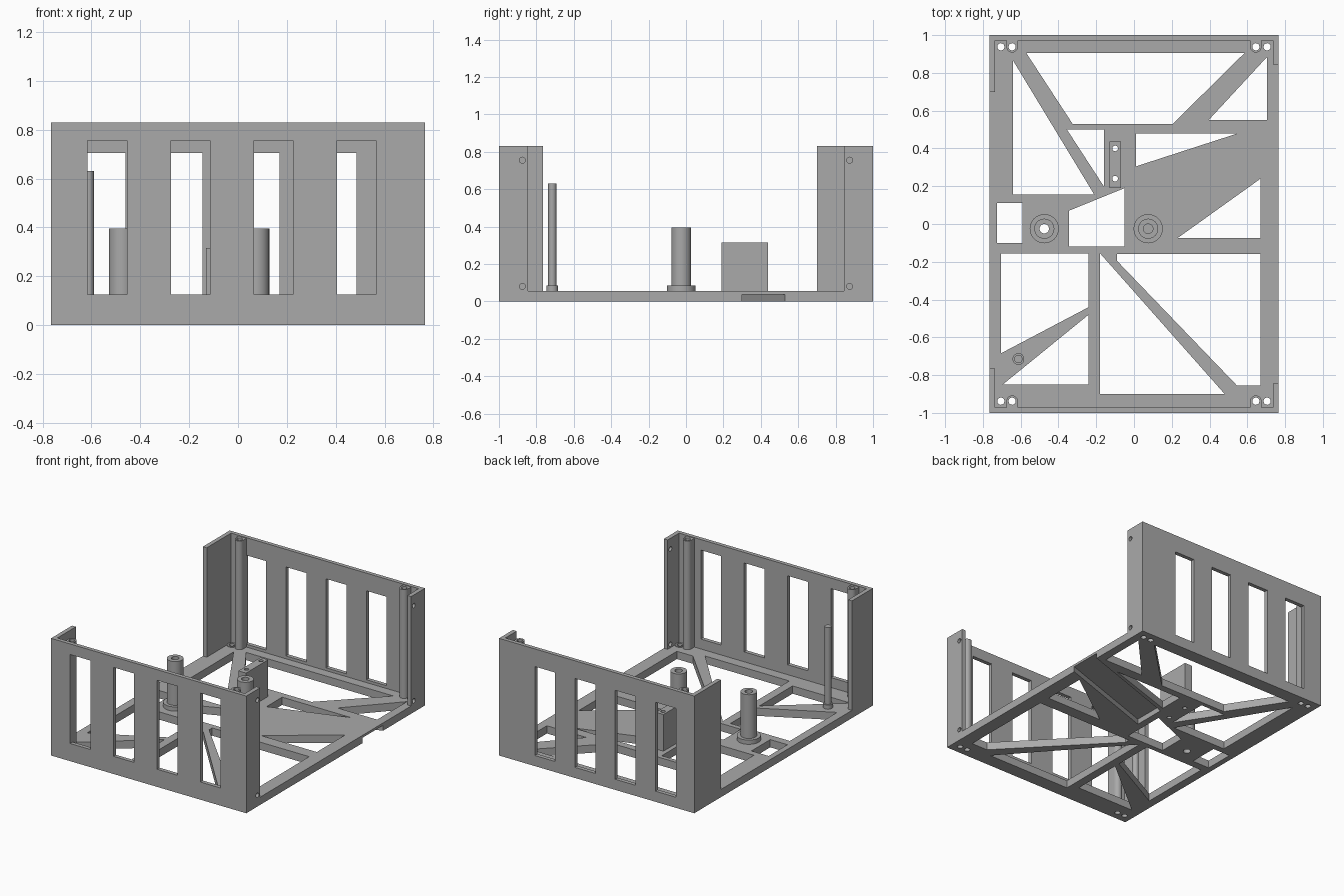
import bpy, bmesh, math

old = bpy.data.objects.get("Cube")
if old:
    bpy.data.objects.remove(old)

W, D, H = 0.765, 1.0, 0.83      # half width, half depth, wall height
T, WALL = 0.055, 0.028          # floor and wall thickness

grey = bpy.data.materials.new("mid grey")
grey.use_nodes = True
grey.diffuse_color = (0.4, 0.4, 0.4, 1)
grey.node_tree.nodes["Principled BSDF"].inputs["Base Color"].default_value = (0.4, 0.4, 0.4, 1)


def prism(bm, pts, z0, z1):
    """Closed prism over a plan outline."""
    face = bm.faces.new([bm.verts.new((x, y, z0)) for x, y in pts])
    new = bmesh.ops.extrude_face_region(bm, geom=[face])["geom"]
    top = [v for v in new if isinstance(v, bmesh.types.BMVert)]
    bmesh.ops.translate(bm, verts=top, vec=(0, 0, z1 - z0))


def box(bm, x0, x1, y0, y1, z0, z1):
    prism(bm, [(x0, y0), (x1, y0), (x1, y1), (x0, y1)], z0, z1)


def cyl(bm, x, y, r, z0, z1, n=32):
    ring = [i * math.tau / n for i in range(n)]
    prism(bm, [(x + r * math.cos(a), y + r * math.sin(a)) for a in ring], z0, z1)


def cyl_x(bm, x, y, z, r, length, n=24):
    """Cylinder lying along x."""
    ring = [i * math.tau / n for i in range(n)]
    face = bm.faces.new([bm.verts.new((x - length / 2, y + r * math.cos(a), z + r * math.sin(a))) for a in ring])
    new = bmesh.ops.extrude_face_region(bm, geom=[face])["geom"]
    bmesh.ops.translate(bm, verts=[v for v in new if isinstance(v, bmesh.types.BMVert)], vec=(length, 0, 0))


def finish(bm, name):
    bmesh.ops.recalc_face_normals(bm, faces=bm.faces)
    mesh = bpy.data.meshes.new(name)
    bm.to_mesh(mesh)
    bm.free()
    mesh.materials.append(grey)
    ob = bpy.data.objects.new(name, mesh)
    bpy.context.collection.objects.link(ob)
    return ob


def select(ob):
    bpy.ops.object.select_all(action="DESELECT")
    ob.select_set(True)
    bpy.context.view_layer.objects.active = ob


def cut(ob, bm):
    """Subtract the cutter shapes from the part, then drop the cutter."""
    tool = finish(bm, "cutter")
    tool.hide_render = True
    mod = ob.modifiers.new("cut", "BOOLEAN")
    mod.operation, mod.solver, mod.object = "DIFFERENCE", "EXACT", tool
    select(ob)
    bpy.ops.object.modifier_apply(modifier=mod.name)
    bpy.data.objects.remove(tool)


def smooth(ob):
    select(ob)
    bpy.ops.object.shade_smooth_by_angle(angle=math.radians(35))


posts = [(sx, sy) for sx in (-1, 1) for sy in (-1, 1)]
columns = {"right_column": -0.475, "left_column": 0.075}
block_holes = [(-0.1, 0.24), (-0.1, 0.4)]

# Floor plate with truss openings
openings = [
    [(-.64, .865), (-.64, .155), (-.21, .155)],
    [(-.57, .905), (.585, .905), (.205, .53), (-.325, .53)],
    [(.705, .885), (.705, .55), (.395, .55)],
    [(-.355, .5), (-.16, .5), (-.16, .2)],
    [(.01, .48), (.55, .48), (.01, .305)],
    [(.67, .24), (.67, -.075), (.23, -.075)],
    [(-.05, .19), (-.05, -.12), (-.345, -.12), (-.345, .07)],
    [(-.725, .11), (-.59, .11), (-.59, -.1), (-.725, -.1)],
    [(-.705, -.155), (-.24, -.155), (-.24, -.44), (-.705, -.685)],
    [(-.24, -.48), (-.24, -.85), (-.695, -.85)],
    [(-.18, -.155), (-.18, -.9), (.48, -.9)],
    [(-.09, -.16), (.67, -.16), (.67, -.855), (.545, -.855), (-.09, -.195)],
]
bm = bmesh.new()
box(bm, -W, W, -D, D, 0, T)
floor = finish(bm, "floor_plate")
bm = bmesh.new()
for outline in openings:
    prism(bm, outline, -0.1, 0.2)
for sx, sy in posts:
    for x in (0.645, 0.705):
        cyl(bm, sx * x, sy * 0.938, 0.019, -0.1, 0.2)
for x, y in block_holes:
    cyl(bm, x, y, 0.015, -0.1, 0.2)
cyl(bm, columns["right_column"], -0.025, 0.025, -0.1, 0.2)
cut(floor, bm)

# Slanted channel under the floor
bm = bmesh.new()
prism(bm, [(0.8, 0.312), (0.8, 0.542), (0, 0.27), (0, 0.04)], -0.1, 0.038)
cut(floor, bm)
smooth(floor)

# Front and back walls with tall windows
for name, sy, first, step, z0, z1 in (("front_wall", -1, -0.615, 0.34, 0.125, 0.755),
                                      ("back_wall", 1, -0.62, 0.315, 0.075, 0.705)):
    bm = bmesh.new()
    y0, y1 = sorted((sy * D, sy * (D - WALL)))
    box(bm, -W, W, y0, y1, 0, H)
    wall = finish(bm, name)
    bm = bmesh.new()
    for i in range(4):
        x = first + i * step
        box(bm, x, x + 0.16, y0 - 0.1, y1 + 0.1, z0, z1)
    cut(wall, bm)

# Corner flanges, the left ones drilled for screws
for name, sx, sy, reach in (("front_right_flange", -1, -1, 0.765), ("back_right_flange", -1, 1, 0.7),
                            ("front_left_flange", 1, -1, 0.845), ("back_left_flange", 1, 1, 0.845)):
    bm = bmesh.new()
    x0, x1 = sorted((sx * W, sx * (W - 0.03)))
    y0, y1 = sorted((sy * D, sy * reach))
    box(bm, x0, x1, y0, y1, 0, H)
    flange = finish(bm, name)
    if sx > 0:
        bm = bmesh.new()
        for z in (0.08, 0.755):
            cyl_x(bm, W, sy * 0.875, z, 0.016, 0.2)
        cut(flange, bm)
        smooth(flange)

# Hollow corner posts, joined to the wall by a web
for sx, sy in posts:
    x, y = sx * 0.645, sy * 0.938
    bm = bmesh.new()
    n = 24
    arc = [math.pi * i / n for i in range(n + 1)]
    outline = [(x + 0.03 * math.cos(a), y - sy * 0.03 * math.sin(a)) for a in arc]
    prism(bm, outline + [(x - 0.03, sy * 0.98), (x + 0.03, sy * 0.98)], T, H - 0.005)
    post = finish(bm, f"{'back' if sy > 0 else 'front'}_{'left' if sx > 0 else 'right'}_post")
    bm = bmesh.new()
    cyl(bm, x, y, 0.019, -0.1, 1)
    cut(post, bm)
    smooth(post)
    # Low ring around the outer screw hole
    bm = bmesh.new()
    cyl(bm, sx * 0.705, y, 0.03, T, T + 0.006)
    ring = finish(bm, post.name.replace("post", "hole_ring"))
    bm = bmesh.new()
    cyl(bm, sx * 0.705, y, 0.019, 0, 1)
    cut(ring, bm)
    smooth(ring)

# Stout columns on round feet; the right one is open right through
for name, x in columns.items():
    bm = bmesh.new()
    cyl(bm, x, -0.025, 0.077, T, 0.085, 48)
    foot = finish(bm, name + "_foot")
    bm = bmesh.new()
    cyl(bm, x, -0.025, 0.053, 0.085, 0.395, 48)
    column = finish(bm, name)
    for part in (foot, column):
        if x < 0 or part is column:
            bm = bmesh.new()
            cyl(bm, x, -0.025, 0.025, 0 if x < 0 else 0.2, 1)
            cut(part, bm)
        smooth(part)

# Thin rod with its foot
for name, r, z0, z1 in (("rod_foot", 0.031, T, 0.085), ("rod", 0.022, 0.085, 0.63)):
    bm = bmesh.new()
    cyl(bm, -0.612, -0.715, r, z0, z1)
    smooth(finish(bm, name))

# Upright mounting block with two drilled holes
bm = bmesh.new()
box(bm, -0.13, -0.07, 0.19, 0.438, T, 0.315)
block = finish(bm, "mounting_block")
bm = bmesh.new()
for x, y in block_holes:
    cyl(bm, x, y, 0.015, 0, 1)
cut(block, bm)
smooth(block)
